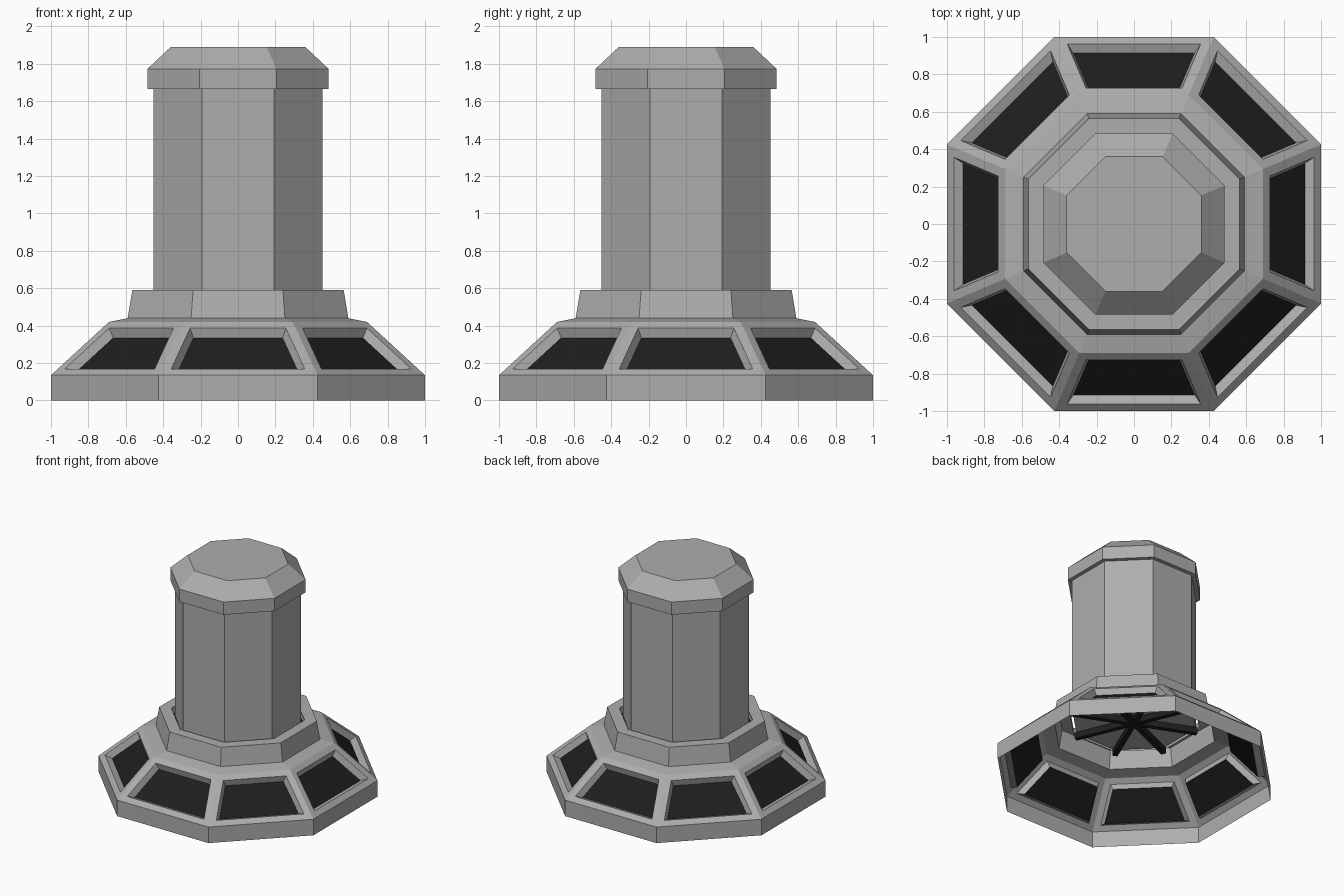
import bpy, bmesh, math
from mathutils import Matrix

if "Cube" in bpy.data.objects:
    bpy.data.objects.remove(bpy.data.objects["Cube"])

CORNER = 0.425   # half side length of the octagon relative to its apothem
UNIT = [(1, -CORNER), (1, CORNER), (CORNER, 1), (-CORNER, 1),
        (-1, CORNER), (-1, -CORNER), (-CORNER, -1), (CORNER, -1)]
SIDES = len(UNIT)


def material(name, v):
    m = bpy.data.materials.new(name)
    m.diffuse_color = (v, v, v, 1)
    m.use_nodes = True
    m.node_tree.nodes["Principled BSDF"].inputs["Base Color"].default_value = m.diffuse_color
    return m


grey = material("grey_metal", 0.42)
dark = material("dark_panel", 0.013)


def finish(name, bm, *mats):
    mesh = bpy.data.meshes.new(name)
    bm.to_mesh(mesh)
    bm.free()
    for m in mats:
        mesh.materials.append(m)
    ob = bpy.data.objects.new(name, mesh)
    bpy.context.collection.objects.link(ob)
    return ob


def octagon_loft(profile, close_bottom=False, close_top=False):
    """Sweep (apothem, z) points round an octagon; returns bmesh and face bands."""
    bm = bmesh.new()
    rings = [[bm.verts.new((a * x, a * y, z)) for x, y in UNIT] for a, z in profile]
    bands = []
    for lo, hi in zip(rings, rings[1:]):
        bands.append([bm.faces.new((lo[i], lo[(i + 1) % SIDES],
                                    hi[(i + 1) % SIDES], hi[i]))
                      for i in range(SIDES)])
    if close_bottom:
        bm.faces.new(rings[0][::-1])
    if close_top:
        bm.faces.new(rings[-1])
    bm.normal_update()
    return bm, bands


# Flared skirt, open underneath, with a recessed dark window in each slope
bm, bands = octagon_loft([(1, 0), (1, .135), (.69, .42), (.59, .44)])
windows = bands[1]
bmesh.ops.inset_individual(bm, faces=windows, thickness=.05, use_even_offset=True)
bmesh.ops.inset_individual(bm, faces=windows, thickness=.025, depth=-.047,
                           use_even_offset=True)
for f in windows:
    f.material_index = 1
finish("skirt", bm, grey, dark)

# Collar around the column foot, its inner lip hidden under the cap overhang
bm, _ = octagon_loft([(.59, .44), (.565, .59), (.478, .59), (.478, .53)])
finish("collar", bm, grey)

# Column
bm, _ = octagon_loft([(.453, .53), (.453, 1.68)], close_bottom=True)
finish("column", bm, grey)

# Chamfered cap with a small overhang
bm, _ = octagon_loft([(.44, 1.665), (.485, 1.665), (.485, 1.772), (.36, 1.89)],
                     close_top=True)
finish("cap", bm, grey)

# Dark support bars crossing under the column, corner to corner
bm = bmesh.new()
for x, y in UNIT[:SIDES // 2]:
    bmesh.ops.create_cube(bm, size=1, matrix=Matrix.Translation((0, 0, .505))
                          @ Matrix.Rotation(math.atan2(y, x), 4, 'Z')
                          @ Matrix.Diagonal((1.0, .04, .05, 1)))
finish("support_bars", bm, dark)
